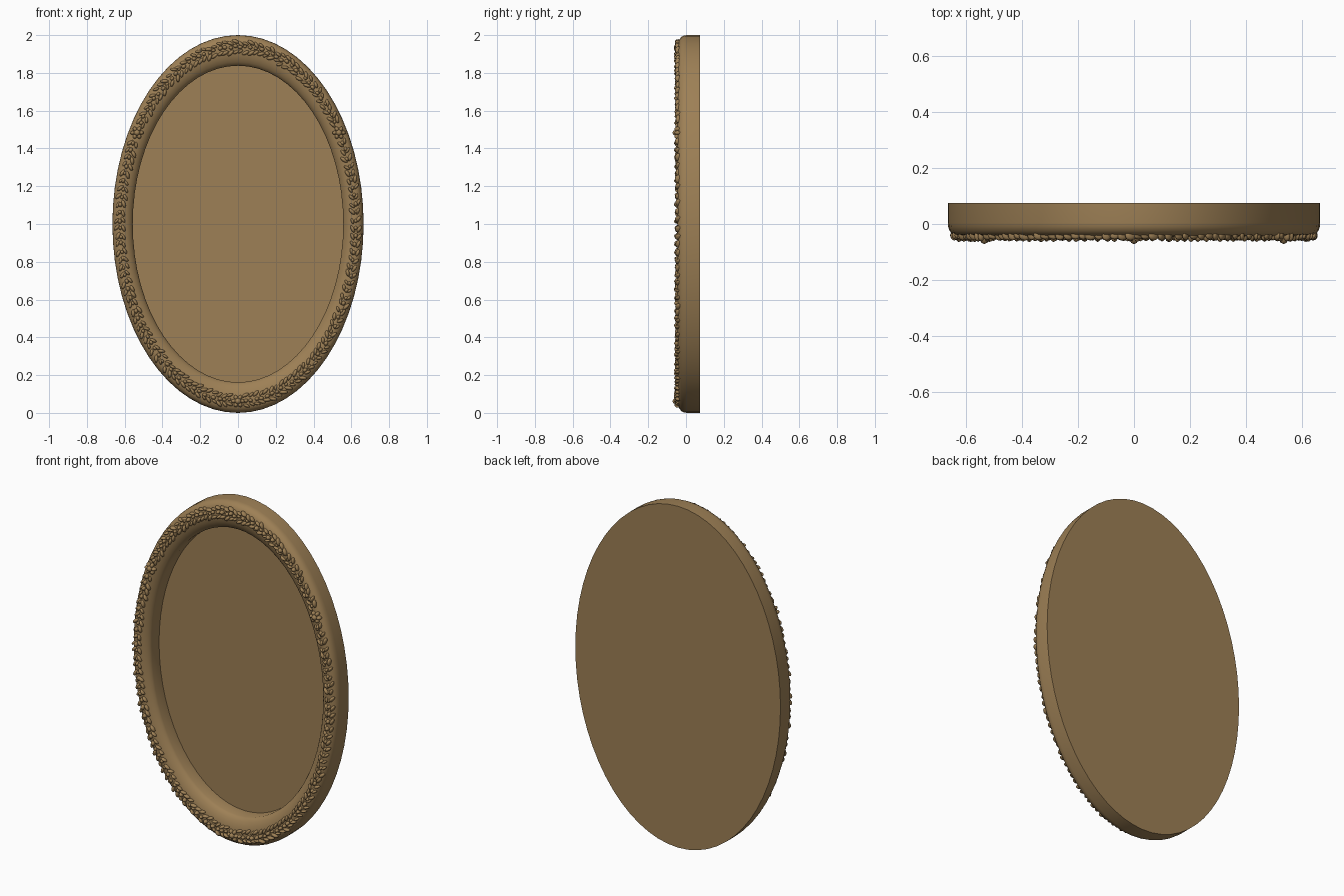
import bpy, bmesh, math, random
from mathutils import Matrix, Vector

if "Cube" in bpy.data.objects:
    bpy.data.objects.remove(bpy.data.objects["Cube"])

random.seed(4)
RX, RZ, SEG = 0.665, 1.0, 64

wood = bpy.data.materials.new("antique gold brown")
wood.diffuse_color = (0.34, 0.216, 0.092, 1)
wood.use_nodes = True
wood.node_tree.nodes["Principled BSDF"].inputs["Base Color"].default_value = wood.diffuse_color


def finish(bm, name, angle):
    bmesh.ops.recalc_face_normals(bm, faces=bm.faces[:])
    me = bpy.data.meshes.new(name)
    bm.to_mesh(me)
    bm.free()
    me.materials.append(wood)
    ob = bpy.data.objects.new(name, me)
    bpy.context.collection.objects.link(ob)
    bpy.ops.object.select_all(action='DESELECT')
    ob.select_set(True)
    bpy.context.view_layer.objects.active = ob
    bpy.ops.object.shade_smooth_by_angle(angle=math.radians(angle))
    return ob


def on_oval(a, r, y):
    return Vector((RX * r * math.cos(a), y, 1 + RZ * r * math.sin(a)))


def sweep(bm, profile, closed):
    """Sweep (radius, y) points around the oval."""
    rings = [[bm.verts.new(on_oval(2 * math.pi * i / SEG, r, y)) for r, y in profile]
             for i in range(SEG)]
    n = len(profile)
    for i in range(SEG):
        a, b = rings[i], rings[(i + 1) % SEG]
        for k in range(n if closed else n - 1):
            m = (k + 1) % n
            bm.faces.new((a[k], a[m], b[m], b[k]))
    return rings


# moulded oval frame
bm = bmesh.new()
sweep(bm, [(0.838, 0.075), (0.838, -0.002), (0.845, -0.013), (0.858, -0.024),
           (0.878, -0.034), (0.9, -0.041), (0.93, -0.045), (0.955, -0.043),
           (0.975, -0.037), (0.99, -0.025), (0.998, -0.01), (1, 0.005),
           (1, 0.075)], True)
finish(bm, "oval_frame", 40)

# recessed flat panel
bm = bmesh.new()
rings = sweep(bm, [(0.838, 0.065), (0.838, 0.075)], False)
for k in (0, 1):
    bm.faces.new([ring[k] for ring in rings])
finish(bm, "back_panel", 40)


# carved garland: leaf rows and beads half sunk in the frame
def blob(bm, pos, size, turn):
    """Ellipsoid: long axis turned in the front plane."""
    m = (Matrix.Translation(pos) @ Matrix.Rotation(-turn, 4, 'Y')
         @ Matrix.Diagonal((*size, 1)))
    bmesh.ops.create_icosphere(bm, subdivisions=2, radius=1, matrix=m)


bosses = [math.radians(d) for d in (-90, 31, 149)]
bm = bmesh.new()
COUNT = 140
for i in range(COUNT):
    a = 2 * math.pi * (i + 0.5) / COUNT
    if min(abs(math.remainder(a - b, 2 * math.pi)) for b in bosses) < 0.035:
        continue
    tangent = math.atan2(RZ * math.cos(a), -RX * math.sin(a))
    for off, splay in ((-0.024, 0.55), (0.022, -0.55), (0, 0)):
        j = random.uniform
        r = 0.938 + off + j(-0.007, 0.007)
        s = j(0.8, 1.15)
        size = (0.02 * s, 0.017 * j(0.8, 1.1), 0.009 * s) if off else (0.012 * s, 0.019 * s, 0.01 * s)
        blob(bm, on_oval(a + j(-0.008, 0.008), r, -0.041 if off else -0.043),
             size, tangent + splay + j(-0.3, 0.3))
finish(bm, "leaf_garland", 60)

# three rosettes
bm = bmesh.new()
for b in bosses:
    c = on_oval(b, 0.938, -0.046)
    blob(bm, c, (0.018, 0.026, 0.018), 0)
    for k in range(6):
        t = k * math.pi / 3
        blob(bm, c + Vector((0.022 * math.cos(t), 0.002, 0.022 * math.sin(t))),
             (0.014, 0.018, 0.011), t)
finish(bm, "rosettes", 60)
